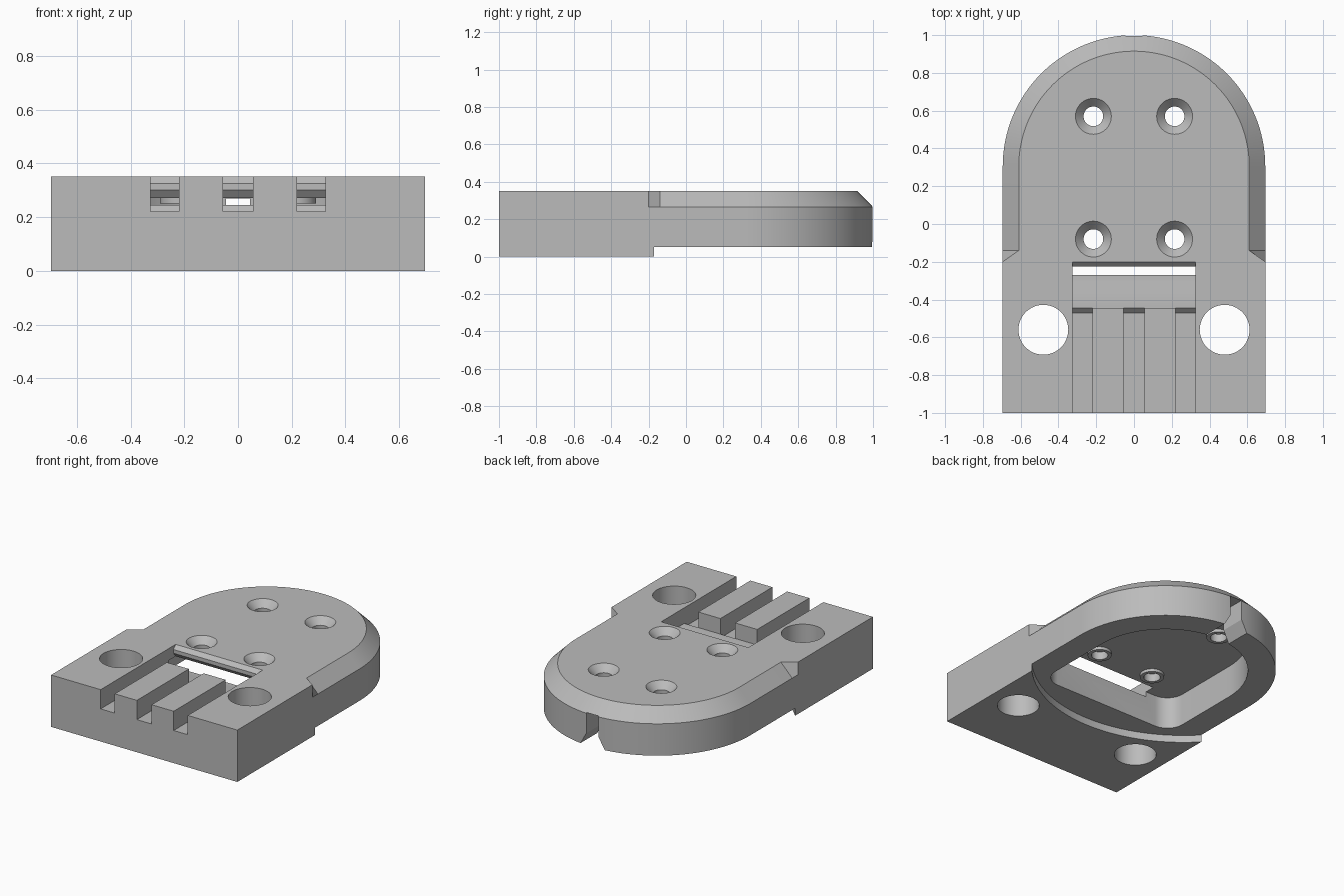
import bpy, bmesh, math

cube = bpy.data.objects.get("Cube")
if cube:
    bpy.data.objects.remove(cube)

W, ARC_Y, TOP, FLOOR = 0.695, 0.305, 0.35, 0.27
CHAMFER = 0.085

grey = bpy.data.materials.new("plain grey")
grey.use_nodes = True
grey.diffuse_color = (0.5, 0.5, 0.5, 1)
grey.node_tree.nodes["Principled BSDF"].inputs["Base Color"].default_value = (0.5, 0.5, 0.5, 1)


def arc(cx, cy, r, start, end, steps):
    angles = [math.radians(start + (end - start) * i / steps) for i in range(steps + 1)]
    return [(cx + r * math.cos(a), cy + r * math.sin(a)) for a in angles]


def loft(name, rings):
    """Closed solid through rings that share a point count."""
    bm = bmesh.new()
    loops = [[bm.verts.new(p) for p in ring] for ring in rings]
    for a, b in zip(loops, loops[1:]):
        for i in range(len(a)):
            j = (i + 1) % len(a)
            bm.faces.new((a[i], a[j], b[j], b[i]))
    bm.faces.new(loops[0])
    bm.faces.new(loops[-1])
    bmesh.ops.recalc_face_normals(bm, faces=bm.faces)
    mesh = bpy.data.meshes.new(name)
    bm.to_mesh(mesh)
    bm.free()
    obj = bpy.data.objects.new(name, mesh)
    bpy.context.collection.objects.link(obj)
    mesh.materials.append(grey)
    return obj


def prism(name, pts, axis, lo, hi):
    place = {"x": lambda p, t: (t, p[0], p[1]),
             "y": lambda p, t: (p[0], t, p[1]),
             "z": lambda p, t: (p[0], p[1], t)}[axis]
    return loft(name, [[place(p, t) for p in pts] for t in (lo, hi)])


def turned(name, x, y, profile):
    """Stack of circles given as (radius, height)."""
    return loft(name, [[(px, py, z) for px, py in arc(x, y, r, 0, 352.5, 47)] for r, z in profile])


def combine(tool, operation="DIFFERENCE"):
    tool.hide_render = True
    bpy.context.view_layer.objects.active = body
    mod = body.modifiers.new("shape", "BOOLEAN")
    mod.operation, mod.solver, mod.object = operation, "EXACT", tool
    bpy.ops.object.modifier_apply(modifier=mod.name)
    bpy.data.objects.remove(tool)


# Body: square front block, round chamfered rear
straight = [(-W, -0.14), (-W, -0.2), (-W, -1), (W, -1), (W, -0.2), (W, -0.14)]
outline = straight + arc(0, ARC_Y, W, 0, 180, 64)
k = (W - CHAMFER) / W
top_outline = [(x, y) if y < -0.19 else
               (x * k, y if y < ARC_Y else ARC_Y + (y - ARC_Y) * k) for x, y in outline]
body = loft("mounting_plate", [[(x, y, 0) for x, y in outline],
                               [(x, y, TOP - CHAMFER) for x, y in outline],
                               [(x, y, TOP) for x, y in top_outline]])

# Raised rear underside with a curved step
step = arc(0, 0.485, 0.955, 223.3, 316.7, 40)
combine(prism("underside_step", [(-1, -0.17)] + step + [(1, -0.17), (1, 1.2), (-1, 1.2)],
              "z", -0.1, 0.05))

# Hollow under the rear
pocket = (arc(0, ARC_Y, 0.52, 0, 180, 56) + arc(-0.4, -0.15, 0.12, 180, 270, 10)
          + arc(0.4, -0.15, 0.12, 270, 360, 10))
combine(prism("pocket", pocket, "z", -0.1, FLOOR))

# Flared notch through the rear wall
combine(prism("rear_notch", [(-0.12, 0), (0.12, 0), (0.045, 0.13), (0.045, FLOOR - 0.001),
                             (-0.045, FLOOR - 0.001), (-0.045, 0.13)], "y", 0.75, 1.1))

# Window with a ledge in front and a bevelled lip behind
window = [(-0.2, 0.4), (-0.2, TOP), (-0.225, 0.325), (-0.225, 0.3), (-0.2, FLOOR), (-0.2, 0.2),
          (-0.26, 0.2), (-0.26, 0.235), (-0.31, 0.235), (-0.355, 0.245), (-0.445, 0.245), (-0.445, 0.4)]
combine(prism("window", window, "x", -0.325, 0.325))

# Three grooves from the front edge to the window
groove = [(-1.1, 0.22), (-0.47, 0.22), (-0.445, 0.245), (-0.4, 0.29), (-0.4, 0.4), (-1.1, 0.4)]
for lo, hi in ((-0.325, -0.22), (-0.055, 0.055), (0.22, 0.325)):
    combine(prism("groove", groove, "x", lo, hi))

# Countersunk screw holes with bosses below, and large front holes
for side in (-1, 1):
    for y in (-0.08, 0.57):
        x = side * 0.215
        combine(turned("boss", x, y, [(0.075, 0.25), (0.075, 0.29)]), "UNION")
        combine(turned("screw_hole", x, y, [(0.052, 0.1), (0.052, 0.305), (0.095, TOP), (0.095, 0.4)]))
    combine(turned("front_hole", side * 0.48, -0.56, [(0.132, -0.1), (0.132, 0.5)]))

# Smooth curved walls, crisp edges
bpy.ops.object.select_all(action="DESELECT")
body.select_set(True)
bpy.context.view_layer.objects.active = body
bpy.ops.object.shade_smooth_by_angle(angle=math.radians(25))
